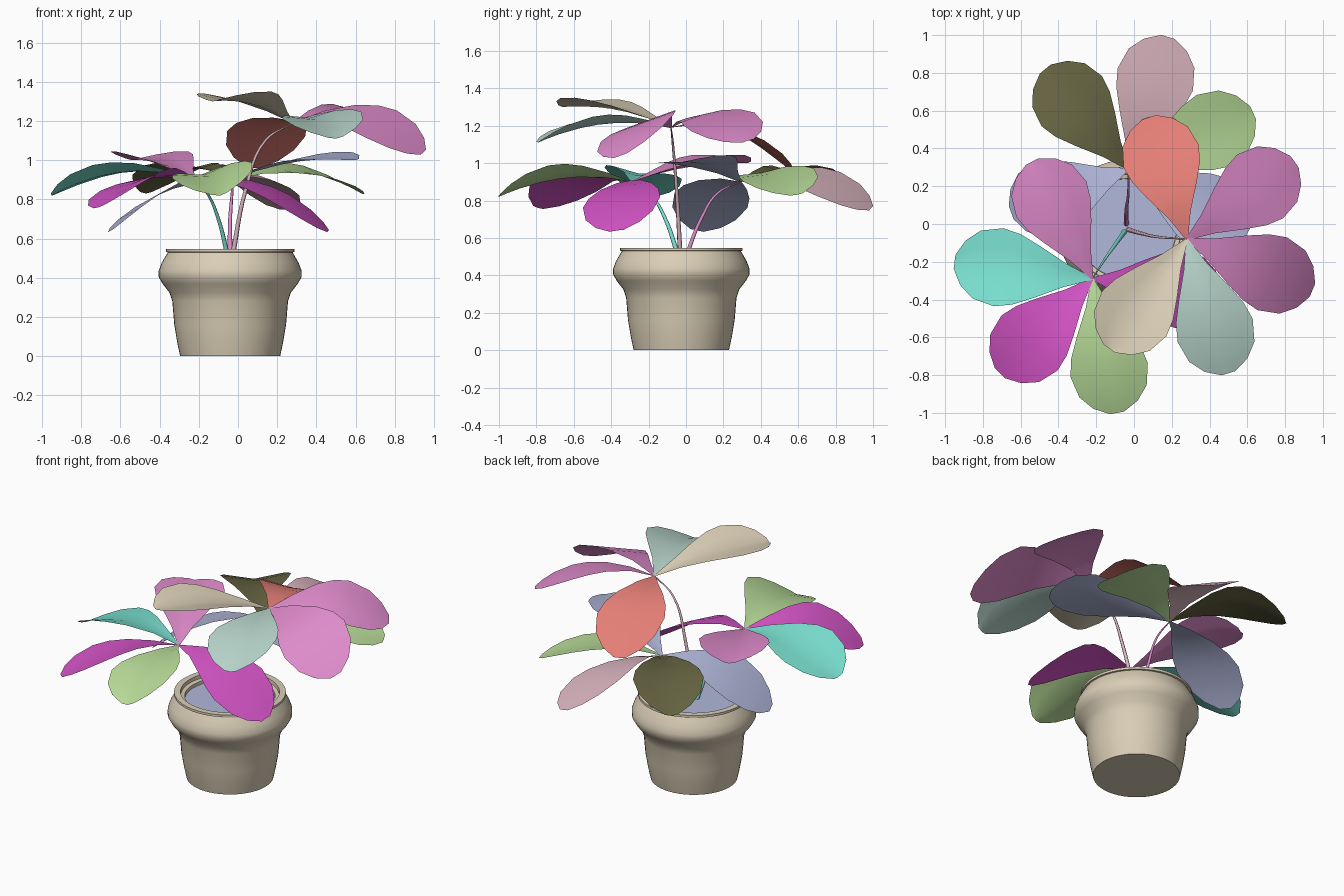
import bpy, bmesh, math
from mathutils import Vector

cube = bpy.data.objects.get("Cube")
if cube:
    bpy.data.objects.remove(cube, do_unlink=True)


def material(name, rgb):
    linear = [(c / 255 / 12.92) if c < 11 else ((c / 255 + 0.055) / 1.055) ** 2.4 for c in rgb]
    mat = bpy.data.materials.new(name)
    mat.use_nodes = True
    mat.diffuse_color = (*linear, 1)
    mat.node_tree.nodes["Principled BSDF"].inputs["Base Color"].default_value = (*linear, 1)
    return mat


colours = {name: material(name, rgb) for name, rgb in {
    "tan": (218, 206, 182), "lavender": (177, 183, 218), "pink": (224, 140, 204),
    "magenta": (212, 84, 198), "green": (186, 222, 154), "teal": (122, 224, 208),
    "pale teal": (186, 216, 206), "olive": (100, 98, 64), "coral": (228, 126, 118),
    "dusty pink": (218, 180, 190)}.items()}


def finish(name, bm, colour, angle):
    mesh = bpy.data.meshes.new(name)
    bm.to_mesh(mesh)
    bm.free()
    obj = bpy.data.objects.new(name, mesh)
    bpy.context.collection.objects.link(obj)
    mesh.materials.append(colours[colour])
    bpy.ops.object.select_all(action="DESELECT")
    obj.select_set(True)
    bpy.context.view_layer.objects.active = obj
    bpy.ops.object.shade_smooth_by_angle(angle=math.radians(angle))
    return obj


def face_up(bm):
    if sum(f.normal.z for f in bm.faces) < 0:
        bmesh.ops.reverse_faces(bm, faces=bm.faces)


def lathe(name, profile, colour, centre, sides=48):
    bm = bmesh.new()
    verts = [bm.verts.new((r, 0, z)) for r, z in profile]
    edges = [bm.edges.new(pair) for pair in zip(verts, verts[1:])]
    bmesh.ops.spin(bm, geom=verts + edges, axis=(0, 0, 1), cent=(0, 0, 0),
                   angle=math.tau, steps=sides)
    bmesh.ops.remove_doubles(bm, verts=bm.verts, dist=0.0005)
    bmesh.ops.recalc_face_normals(bm, faces=bm.faces)
    if len(profile) == 2:
        face_up(bm)
    finish(name, bm, colour, 35).location = centre


# Pot with a bulging collar and stepped rim, and the soil inside
pot_centre = (-0.04, -0.025, 0)
lathe("pot", [(0, 0), (0.255, 0), (0.27, 0.07), (0.285, 0.16), (0.295, 0.28), (0.31, 0.325),
              (0.345, 0.37), (0.365, 0.405), (0.365, 0.435), (0.35, 0.475), (0.33, 0.51),
              (0.318, 0.53), (0.328, 0.532), (0.328, 0.547), (0.29, 0.547), (0.288, 0.525),
              (0.265, 0.52), (0.262, 0.48)], "tan", pot_centre)
lathe("soil", [(0, 0.5), (0.265, 0.5)], "lavender", pot_centre)


# Stems arching from the soil to each leaf cluster
def stem(name, points, colour):
    curve = bpy.data.curves.new(name, "CURVE")
    curve.dimensions = "3D"
    curve.bevel_depth = 0.011
    curve.bevel_resolution = 1
    curve.resolution_u = 6
    spline = curve.splines.new("BEZIER")
    spline.bezier_points.add(len(points) - 1)
    for i, (bp, co) in enumerate(zip(spline.bezier_points, points)):
        bp.co = co
        bp.handle_left_type = bp.handle_right_type = "AUTO"
        bp.radius = 1.2 - 0.9 * i / (len(points) - 1)
    obj = bpy.data.objects.new(name, curve)
    bpy.context.collection.objects.link(obj)
    curve.materials.append(colours[colour])
    bpy.ops.object.select_all(action="DESELECT")
    obj.select_set(True)
    bpy.context.view_layer.objects.active = obj
    bpy.ops.object.convert(target="MESH")


upper, front, back = (0.28, -0.08, 1.19), (-0.22, -0.29, 0.9), (-0.03, 0.29, 0.9)
stem("upper_stem", [(-0.03, -0.03, 0.5), (0.04, -0.05, 0.85), (0.14, -0.07, 1.1), upper], "dusty pink")
stem("front_stem", [(-0.05, -0.04, 0.5), (-0.1, -0.11, 0.7), (-0.15, -0.18, 0.82), front], "teal")
stem("back_stem", [(-0.04, 0, 0.5), (-0.04, 0.08, 0.7), (-0.03, 0.17, 0.84), back], "pink")

# Leaf outline: distance along the leaf, share of the full half width
OUTLINE = [(0, 0.03), (0.2, 0.3), (0.4, 0.66), (0.55, 0.9), (0.68, 1),
           (0.84, 0.87), (0.94, 0.57), (1, 0.18)]
HALF_WIDTH = 0.208


def leaf(name, colour, hub, tip, arch, left_lift, right_lift):
    hub, tip = Vector(hub), Vector(tip)
    side = Vector((hub.y - tip.y, tip.x - hub.x, 0)).normalized()
    bm = bmesh.new()
    rows = []
    for t, share in OUTLINE:
        spine = hub.lerp(tip, t) + Vector((0, 0, 4 * arch * t * (1 - t)))
        row = []
        for s in (1, 0.5, 0, -0.5, -1):
            lift = abs(s) * share * (left_lift if s > 0 else right_lift)
            row.append(bm.verts.new(spine + side * s * share * HALF_WIDTH + Vector((0, 0, lift))))
        rows.append(row)
    for a, b in zip(rows, rows[1:]):
        for i in range(4):
            bm.faces.new((a[i], a[i + 1], b[i + 1], b[i]))
    bmesh.ops.recalc_face_normals(bm, faces=bm.faces)
    face_up(bm)
    finish(name, bm, colour, 60)


# Three clusters of five leaves: colour, tip, arch, left and right edge lift
clusters = {
    ("upper", upper): [
        ("pink", (0.85, 0.33, 1.12), 0.1, 0.04, -0.06),
        ("pink", (0.945, -0.35, 1.04), 0.11, 0.07, -0.07),
        ("pale teal", (0.5, -0.79, 1.11), 0.06, 0.06, 0.02),
        ("tan", (-0.13, -0.66, 1.3), 0.04, 0.05, 0.04),
        ("coral", (0.08, 0.565, 0.96), 0.1, 0.03, 0)],
    ("front", front): [
        ("teal", (-0.95, -0.2, 0.82), 0.08, 0.06, 0),
        ("magenta", (-0.71, -0.79, 0.76), 0.08, 0.06, -0.03),
        ("green", (-0.09, -1, 0.82), 0.06, 0.09, 0.01),
        ("magenta", (0.46, -0.37, 0.64), 0.09, 0.02, -0.04),
        ("pink", (-0.54, 0.33, 1), 0.03, 0.05, 0.05)],
    ("back", back): [
        ("olive", (-0.47, 0.82, 0.83), 0.09, 0.04, 0.04),
        ("dusty pink", (0.18, 0.99, 0.76), 0.1, 0.06, -0.07),
        ("green", (0.63, 0.59, 0.83), 0.08, 0.05, -0.02),
        ("lavender", (0.6, -0.05, 1), 0.04, 0.04, 0),
        ("lavender", (-0.65, 0.06, 0.64), 0.09, 0.04, -0.04)]}
for (place, hub), leaves in clusters.items():
    for number, (colour, *shape) in enumerate(leaves, 1):
        leaf(f"{place}_leaf_{number}", colour, hub, *shape)
